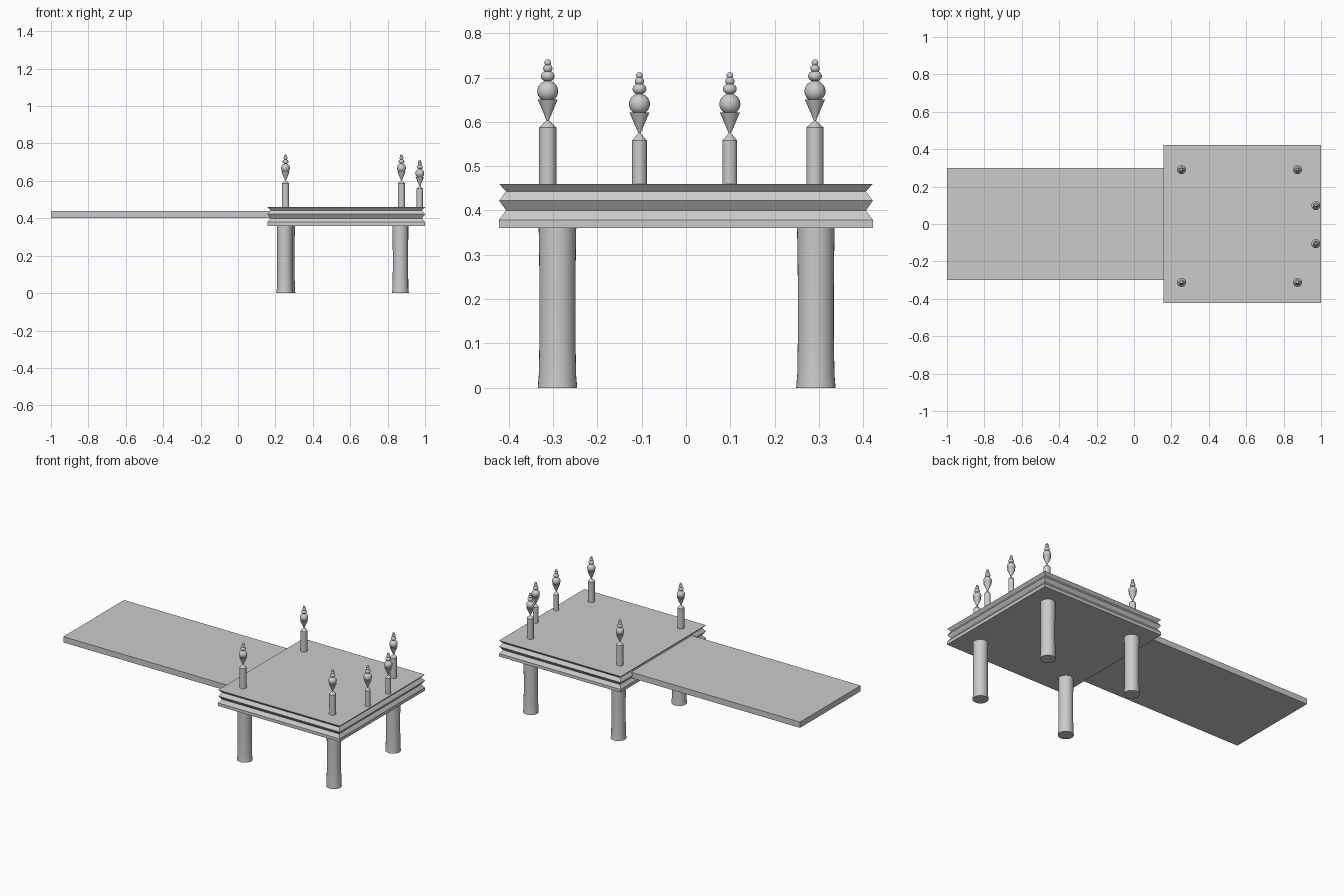
import bpy, bmesh, math
from mathutils import Matrix

if "Cube" in bpy.data.objects:
    bpy.data.objects.remove(bpy.data.objects["Cube"])


def finish(name, bm, location=(0, 0, 0), smooth=True):
    bmesh.ops.recalc_face_normals(bm, faces=bm.faces[:])
    mesh = bpy.data.meshes.new(name)
    bm.to_mesh(mesh)
    bm.free()
    obj = bpy.data.objects.new(name, mesh)
    obj.location = location
    bpy.context.collection.objects.link(obj)
    if smooth:
        bpy.ops.object.select_all(action='DESELECT')
        obj.select_set(True)
        bpy.context.view_layer.objects.active = obj
        bpy.ops.object.shade_smooth_by_angle(angle=math.radians(35))
    return obj


def loft(bm, profile, sides, turn=0.0):
    """Stack of regular rings (radius, z), closed at both ends."""
    rings = []
    for r, z in profile:
        rings.append([bm.verts.new((r * math.cos(turn + 2 * math.pi * i / sides),
                                    r * math.sin(turn + 2 * math.pi * i / sides), z))
                      for i in range(sides)])
    for a, b in zip(rings, rings[1:]):
        for i in range(sides):
            j = (i + 1) % sides
            bm.faces.new((a[i], a[j], b[j], b[i]))
    bm.faces.new(rings[0][::-1])
    bm.faces.new(rings[-1])


# Square deck with zigzag moulded edge
half, inset = 0.4215, 0.406
edge = [(half, 0.36), (half, 0.379), (inset, 0.40), (half, 0.422),
        (inset, 0.443), (half, 0.46)]
bm = bmesh.new()
loft(bm, [(w * math.sqrt(2), z) for w, z in edge], 4, math.pi / 4)
finish("deck", bm, (0.5785, 0, 0), smooth=False)

# Long gangway plank
bm = bmesh.new()
bmesh.ops.create_cube(bm, size=1, matrix=Matrix.Diagonal((1.18, 0.6, 0.036, 1)))
finish("plank", bm, (-0.41, 0, 0.42), smooth=False)

# Four slightly waisted legs
leg_profile = [(0.0445, 0), (0.042, 0.03), (0.0405, 0.12), (0.0405, 0.22),
               (0.0415, 0.31), (0.0425, 0.365)]
legs = {"front_left_leg": (0.25, -0.29), "back_left_leg": (0.262, 0.293),
        "front_right_leg": (0.868, -0.29), "back_right_leg": (0.869, 0.293)}
for name, (x, y) in legs.items():
    bm = bmesh.new()
    loft(bm, leg_profile, 32)
    finish(name, bm, (x, y, 0))


# Post with pointed cap, topped by an inverted cone and stacked balls
def post_and_finial(label, x, y, radius, drop):
    bm = bmesh.new()
    loft(bm, [(radius, 0.455), (radius, 0.587 - drop), (0.002, 0.604 - drop)], 24)
    finish(label + "_post", bm, (x, y, 0))

    bm = bmesh.new()
    loft(bm, [(0.002, 0.602), (0.0225, 0.650)], 24)
    for z, r, h in [(0.669, 0.0237, 0.0237), (0.703, 0.0155, 0.0125),
                    (0.7205, 0.0105, 0.0095), (0.7335, 0.0075, 0.0075)]:
        bmesh.ops.create_uvsphere(
            bm, u_segments=24, v_segments=14, radius=1,
            matrix=Matrix.Translation((0, 0, z)) @ Matrix.Diagonal((r, r, h, 1)))
    finish(label + "_finial", bm, (x, y, -drop))


for side, x in (("left", 0.254), ("right", 0.874)):
    post_and_finial("front_" + side, x, -0.312, 0.0195, 0)
    post_and_finial("back_" + side, x, 0.291, 0.0195, 0)
for side, y in (("front", -0.105), ("back", 0.099)):
    post_and_finial(side + "_end", 0.972, y, 0.0165, 0.029)
